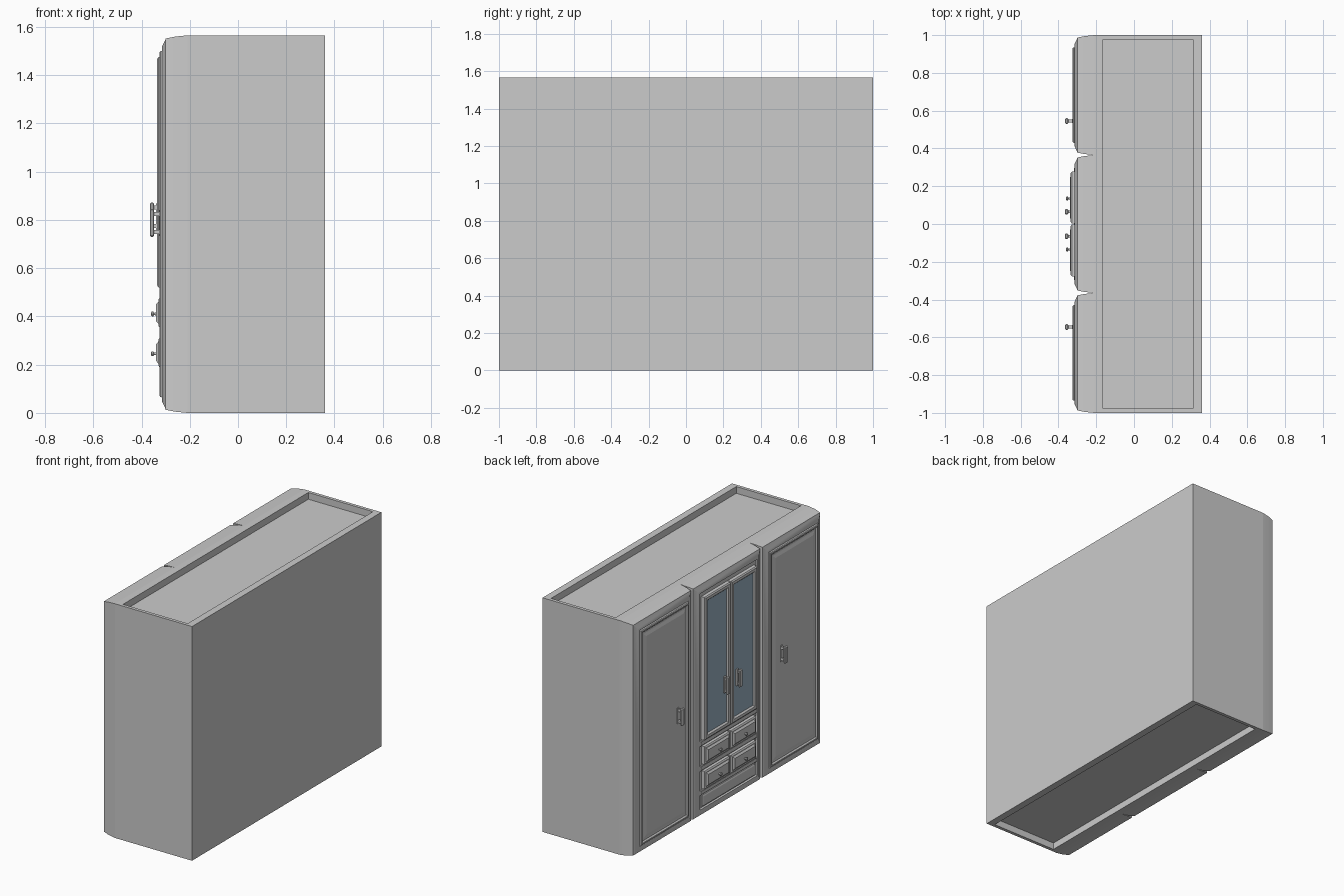
import bpy, bmesh, math

if "Cube" in bpy.data.objects:
    bpy.data.objects.remove(bpy.data.objects["Cube"])

H = 1.565  # cabinet height


def finish(name, bm, smooth=None, color=None):
    me = bpy.data.meshes.new(name)
    bm.to_mesh(me)
    bm.free()
    ob = bpy.data.objects.new(name, me)
    bpy.context.collection.objects.link(ob)
    if smooth:
        bpy.ops.object.select_all(action='DESELECT')
        ob.select_set(True)
        bpy.context.view_layer.objects.active = ob
        bpy.ops.object.shade_smooth_by_angle(angle=math.radians(smooth))
    if color:
        mat = bpy.data.materials.new(name + "_material")
        mat.diffuse_color = color
        mat.use_nodes = True
        mat.node_tree.nodes["Principled BSDF"].inputs["Base Color"].default_value = mat.diffuse_color
        me.materials.append(mat)
    return ob


def panel(name, y0, y1, z0, z1, rings, cap=True, smooth=None, color=None):
    """Moulded rectangular panel facing -x: rings are (x, inset) steps."""
    bm = bmesh.new()
    prev = None
    for x, i in rings:
        cur = [bm.verts.new((x, y, z)) for y, z in
               ((y1 - i, z0 + i), (y0 + i, z0 + i), (y0 + i, z1 - i), (y1 - i, z1 - i))]
        if prev:
            for k in range(4):
                n = (k + 1) % 4
                bm.faces.new((prev[k], prev[n], cur[n], cur[k]))
        prev = cur
    if cap:
        bm.faces.new(prev)
    return finish(name, bm, smooth, color)


def box(bm, x0, x1, y0, y1, z0, z1):
    vs = bmesh.ops.create_cube(bm, size=1)['verts']
    for v in vs:
        v.co = (x1 if v.co.x > 0 else x0, y1 if v.co.y > 0 else y0, z1 if v.co.z > 0 else z0)
    return vs


def handle(name, y, z0, z1, xb):
    """Upright pull: chamfered bar on two posts, with a back plate."""
    bm = bmesh.new()
    box(bm, -0.365, -0.348, y - 0.015, y + 0.015, z0, z1)
    bmesh.ops.bevel(bm, geom=bm.edges[:], offset=0.005, segments=1, affect='EDGES')
    for z in (z0 + 0.012, z1 - 0.028):
        box(bm, -0.352, xb, y - 0.007, y + 0.007, z, z + 0.016)
    box(bm, xb - 0.006, xb + 0.004, y - 0.01, y + 0.01, z0 + 0.004, z1 - 0.004)
    finish(name, bm)


def knob(name, y, z):
    """Small turned knob: rings of (x, radius) along -x."""
    bm = bmesh.new()
    prev, n = None, 12
    for x, r in ((-0.335, 0.006), (-0.348, 0.005), (-0.351, 0.010), (-0.357, 0.010), (-0.360, 0.006)):
        cur = [bm.verts.new((x, y + r * math.cos(2 * math.pi * k / n), z + r * math.sin(2 * math.pi * k / n)))
               for k in range(n)]
        if prev:
            for k in range(n):
                bm.faces.new((prev[k], prev[(k + 1) % n], cur[(k + 1) % n], cur[k]))
        prev = cur
    bm.faces.new(prev)
    bmesh.ops.recalc_face_normals(bm, faces=bm.faces[:])
    finish(name, bm, 30)


# Carcass with sunken top and bottom
bm = bmesh.new()
box(bm, -0.21, 0.36, -1, 1, 0, H)
bm.faces.ensure_lookup_table()
ends = [f for f in bm.faces if abs(f.normal.z) > 0.9]
front = [f for f in bm.faces if f.normal.x < -0.9]
for f in ends:
    for depth in (0, 0.045):
        if depth == 0:
            bmesh.ops.inset_individual(bm, faces=[f], thickness=0.02)
            for v in f.verts:
                v.co.x = 0.313 if v.co.x > 0 else -0.165
                v.co.y = math.copysign(0.978, v.co.y)
        else:
            g = bmesh.ops.extrude_discrete_faces(bm, faces=[f])['faces'][0]
            for v in g.verts:
                v.co.z += depth if v.co.z < 0.5 else -depth
bmesh.ops.delete(bm, geom=front, context='FACES_ONLY')
finish("carcass", bm)

# Three front sections with rounded edges, split by narrow grooves
section = [(-0.21, 0), (-0.26, 0.005), (-0.30, 0.013), (-0.302, 0.02),
           (-0.314, 0.045), (-0.316, 0.06), (-0.306, 0.064)]
door = [(-0.304, 0), (-0.321, 0.001), (-0.325, 0.006), (-0.325, 0.014),
        (-0.317, 0.022), (-0.317, 0.034), (-0.323, 0.055)]
panel("centre_section", -0.365, 0.365, 0, H, section, smooth=20)
for side, s in (("left", 1), ("right", -1)):
    a, b = sorted((s * 0.365, s))
    panel(side + "_section", a, b, 0, H, section, smooth=20)
    panel(side + "_door", a + 0.064, b - 0.064, 0.064, H - 0.064, door)
    handle(side + "_door_handle", s * 0.545, 0.73, 0.845, -0.321)

    # Glazed centre doors
    a, b = sorted((s * 0.003, s * 0.277))
    panel(side + "_glass_door_frame", a, b, 0.52, 1.475,
          [(-0.304, 0), (-0.329, 0), (-0.335, 0.008), (-0.335, 0.026), (-0.324, 0.036)], cap=False)
    panel(side + "_glass_pane", a + 0.035, b - 0.035, 0.555, 1.44,
          [(-0.323, 0), (-0.325, 0)], color=(0.33, 0.45, 0.55, 1))
    handle(side + "_glass_door_handle", s * 0.065, 0.755, 0.872, -0.333)

    # Drawers with raised fronts and knobs
    for row, z in (("lower", 0.19), ("upper", 0.355)):
        a, b = sorted((s * 0.006, s * 0.272))
        panel(f"{side}_{row}_drawer", a, b, z, z + 0.12,
              [(-0.304, 0), (-0.326, 0), (-0.330, 0.006), (-0.330, 0.014), (-0.340, 0.026)])
        knob(f"{side}_{row}_knob", s * 0.135, z + 0.055)

# Rails framing the drawers and the plinth panel beneath
for name, z0, z1 in (("door_rail", 0.482, 0.514), ("drawer_rail", 0.316, 0.349), ("base_rail", 0.155, 0.184)):
    panel(name, -0.30, 0.30, z0, z1, [(-0.304, 0), (-0.314, 0), (-0.317, 0.004)])
panel("plinth_panel", -0.28, 0.28, 0.07, 0.15, [(-0.304, 0), (-0.312, 0.002), (-0.316, 0.012)])
